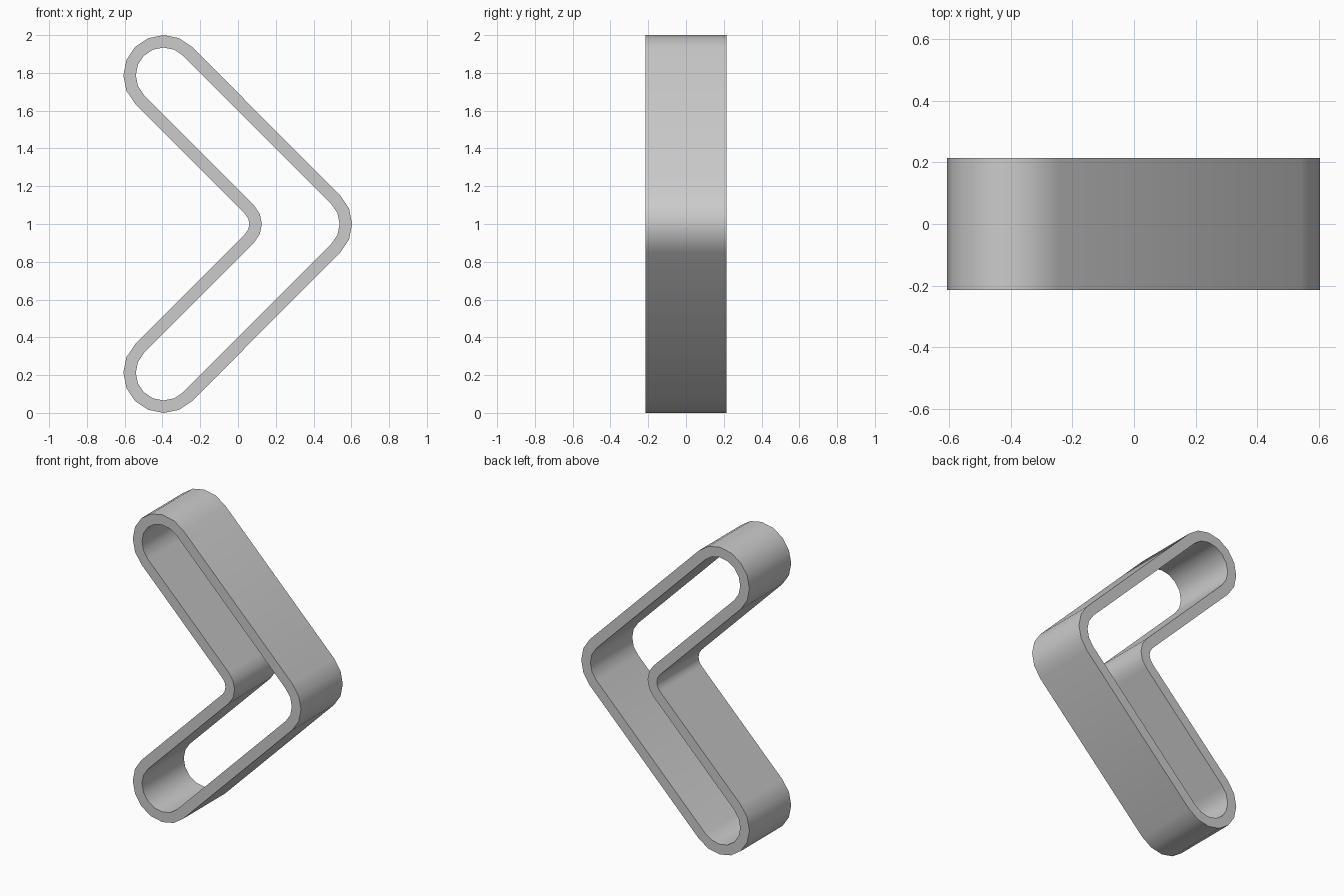
import bpy
import bmesh
from math import sin, cos, radians

cube = bpy.data.objects.get("Cube")
if cube:
    bpy.data.objects.remove(cube, do_unlink=True)

WALL = 0.066
HALF_DEPTH = 0.215
STEP = 22.5

# Rounded corners of the chevron: centre x, centre z, outer radius, start angle, end angle
CORNERS = [
    (-0.394, 1.787, 0.213, 45, 225),    # upper arm end
    (-0.015, 1.0, 0.075, 45, -45),      # inner notch, curving the other way
    (-0.394, 0.213, 0.213, 135, 315),   # lower arm end
    (0.391, 1.0, 0.213, -45, 45),       # outer tip
]


def outline(inset):
    """Chevron outline moved inwards by the given distance."""
    points = []
    for cx, cz, radius, start, end in CORNERS:
        turn = 1 if end > start else -1
        r = radius - turn * inset
        count = round(abs(end - start) / STEP)
        for i in range(count + 1):
            a = radians(start + turn * STEP * i)
            points.append((cx + r * cos(a), cz + r * sin(a)))
    return points


# Band: outer and inner loops on the front and back, bridged into a hollow frame
bm = bmesh.new()
loops = [
    [bm.verts.new((x, y, z)) for x, z in outline(inset)]
    for inset, y in ((0, -HALF_DEPTH), (0, HALF_DEPTH),
                     (WALL, HALF_DEPTH), (WALL, -HALF_DEPTH))
]
n = len(loops[0])
for k, loop in enumerate(loops):
    following = loops[(k + 1) % len(loops)]
    for i in range(n):
        j = (i + 1) % n
        bm.faces.new((loop[i], loop[j], following[j], following[i]))
bmesh.ops.recalc_face_normals(bm, faces=bm.faces)
mesh = bpy.data.meshes.new("chevron_band")
bm.to_mesh(mesh)
bm.free()

# Plain grey finish
grey = bpy.data.materials.new("light_grey")
grey.use_nodes = True
colour = (0.6, 0.6, 0.6, 1)
grey.diffuse_color = colour
grey.node_tree.nodes["Principled BSDF"].inputs["Base Color"].default_value = colour
mesh.materials.append(grey)

band = bpy.data.objects.new("chevron_band", mesh)
bpy.context.collection.objects.link(band)
bpy.ops.object.select_all(action='DESELECT')
band.select_set(True)
bpy.context.view_layer.objects.active = band
bpy.ops.object.shade_smooth_by_angle(angle=radians(35))
